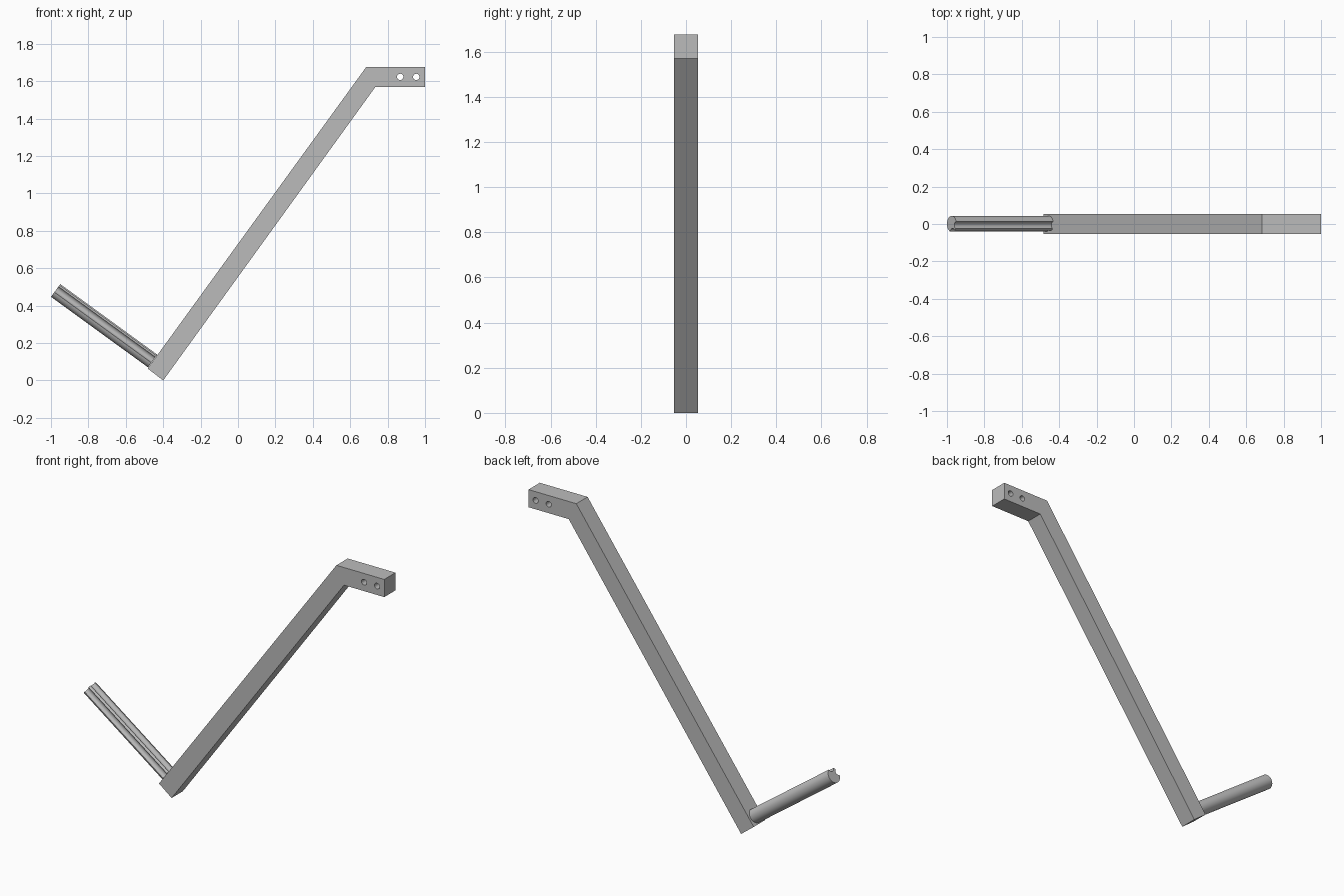
import bpy, bmesh, math
from mathutils import Vector

if "Cube" in bpy.data.objects:
    bpy.data.objects.remove(bpy.data.objects["Cube"], do_unlink=True)

grey = bpy.data.materials.new("plain grey")
grey.use_nodes = True
GREY = (0.5, 0.5, 0.5, 1)
grey.diffuse_color = GREY
grey.node_tree.nodes["Principled BSDF"].inputs["Base Color"].default_value = GREY


def extrude(name, outline, offset):
    """Make a prism from an outline of 3D points swept along an offset."""
    bm = bmesh.new()
    face = bm.faces.new([bm.verts.new(p) for p in outline])
    swept = bmesh.ops.extrude_face_region(bm, geom=[face], use_keep_orig=True)["geom"]
    bmesh.ops.translate(bm, vec=offset, verts=[v for v in swept if isinstance(v, bmesh.types.BMVert)])
    bmesh.ops.recalc_face_normals(bm, faces=bm.faces)
    mesh = bpy.data.meshes.new(name)
    bm.to_mesh(mesh)
    bm.free()
    mesh.materials.append(grey)
    obj = bpy.data.objects.new(name, mesh)
    bpy.context.collection.objects.link(obj)
    return obj


def activate(obj):
    bpy.ops.object.select_all(action="DESELECT")
    obj.select_set(True)
    bpy.context.view_layer.objects.active = obj


def smooth(obj):
    activate(obj)
    bpy.ops.object.shade_smooth_by_angle(angle=math.radians(30))


# Bent square bar with a horizontal mounting end
HALF = 0.053
side = [(-0.40, 0), (-0.483, 0.064), (0.685, 1.675), (1, 1.675), (1, 1.57), (0.735, 1.57)]
arm = extrude("arm", [Vector((x, -HALF, z)) for x, z in side], Vector((0, 2 * HALF, 0)))

# Two bolt holes through the mounting end
for x in (0.867, 0.953):
    bpy.ops.mesh.primitive_cylinder_add(vertices=32, radius=0.017, depth=0.4,
                                        location=(x, 0, 1.623), rotation=(math.pi / 2, 0, 0))
    cutter = bpy.context.object
    cutter.name = "hole_cutter"
    cutter.hide_render = True
    cutter.data.materials.append(grey)
    cut = arm.modifiers.new("bolt_hole", "BOOLEAN")
    cut.object = cutter
    cut.solver = "EXACT"
    activate(arm)
    bpy.ops.object.modifier_apply(modifier=cut.name)
    bpy.data.objects.remove(cutter, do_unlink=True)
smooth(arm)

# Round handle with two rounded grooves, square to the bar
RADIUS, HALF_GROOVE = 0.043, 26
groove_radius = 2 * RADIUS * math.sin(math.radians(HALF_GROOVE / 2))
along = Vector((-0.809, 0, 0.588))
up = Vector((0.588, 0, 0.809))
front = Vector((0, -1, 0))
start = Vector((-0.456, 0, 0.105))


def spoke(angle, radius):
    a = math.radians(angle)
    return (up * math.cos(a) + front * math.sin(a)) * radius


def arc(center, radius, first, last, steps):
    return [center + spoke(first + (last - first) * i / steps, radius) for i in range(steps + 1)]


def groove(angle):
    reach = 90 + HALF_GROOVE / 2
    points = arc(start + spoke(angle, RADIUS), groove_radius, angle - reach, angle + reach - 360, 14)
    return points[1:-1]


top_groove, front_groove = 9, 81
section = arc(start, RADIUS, front_groove + HALF_GROOVE, 360 + top_groove - HALF_GROOVE, 40)
section += groove(top_groove)
section += arc(start, RADIUS, top_groove + HALF_GROOVE, front_groove - HALF_GROOVE, 5)
section += groove(front_groove)
smooth(extrude("handle", section, along * 0.641))
